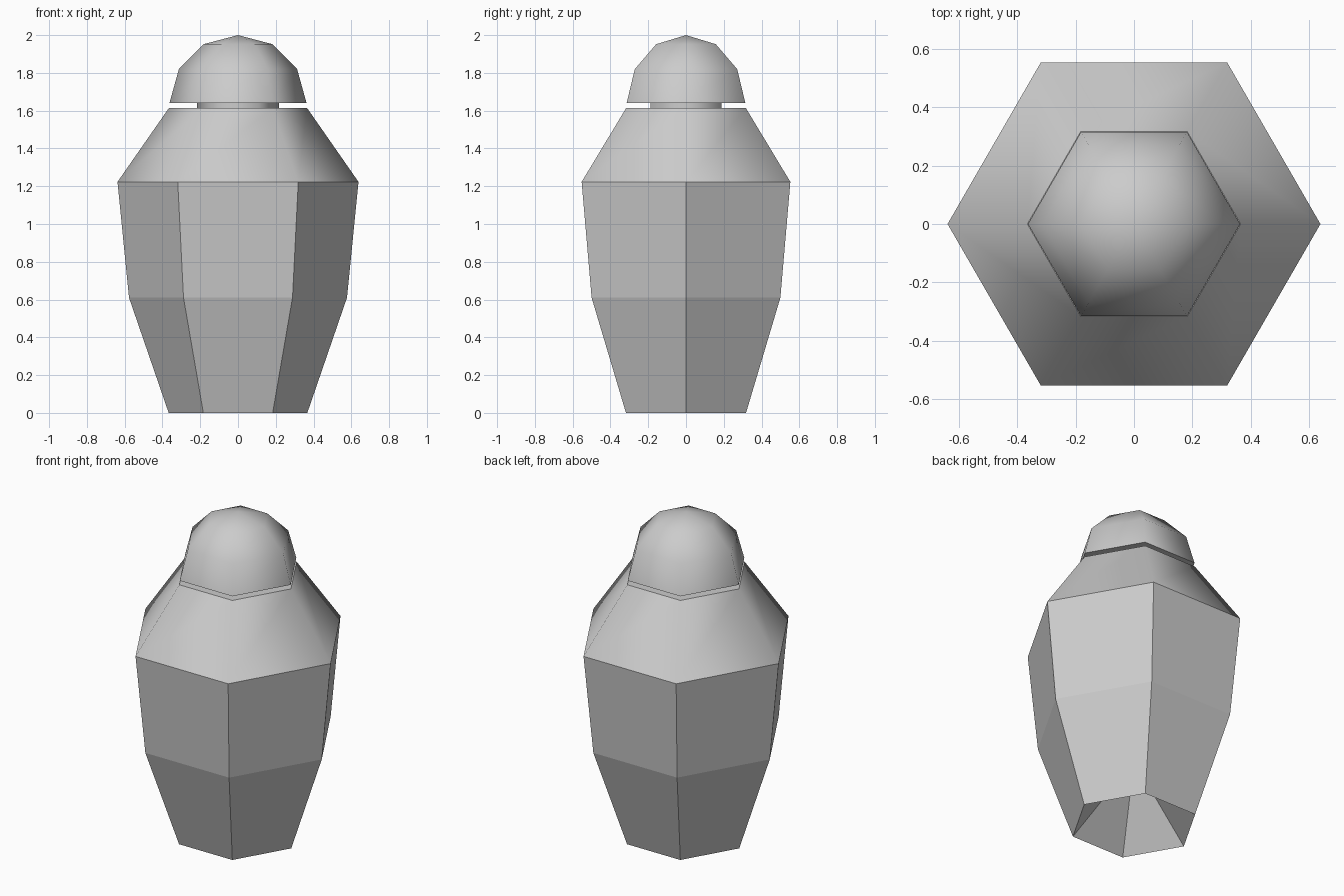
import bpy, bmesh, math

if "Cube" in bpy.data.objects:
    bpy.data.objects.remove(bpy.data.objects["Cube"])


def hex_lathe(name, profile, smooth_angle):
    """Six-sided turned part from (radius, z) points; radius 0 makes a tip."""
    bm = bmesh.new()
    rings = []
    for r, z in profile:
        if r == 0:
            rings.append([bm.verts.new((0, 0, z))] * 6)
        else:
            rings.append([bm.verts.new((r * math.cos(math.tau * i / 6),
                                        r * math.sin(math.tau * i / 6), z))
                          for i in range(6)])
    for a, b in zip(rings, rings[1:]):
        for i in range(6):
            j = (i + 1) % 6
            # drop repeated verts so tips become triangles
            bm.faces.new(list(dict.fromkeys((a[i], a[j], b[j], b[i]))))
    bmesh.ops.recalc_face_normals(bm, faces=bm.faces)
    mesh = bpy.data.meshes.new(name)
    bm.to_mesh(mesh)
    bm.free()
    obj = bpy.data.objects.new(name, mesh)
    bpy.context.collection.objects.link(obj)
    bpy.ops.object.select_all(action='DESELECT')
    bpy.context.view_layer.objects.active = obj
    obj.select_set(True)
    bpy.ops.object.shade_smooth_by_angle(angle=math.radians(smooth_angle))
    return obj


# Tapered body with a hollow pointed recess under the foot
hex_lathe("jar_body", [(0, 0.42), (0.367, 0), (0.577, 0.61), (0.638, 1.223),
                       (0, 1.223)], 10)

# Smooth sloping shoulder with a flat top
hex_lathe("jar_shoulder", [(0, 1.223), (0.638, 1.223), (0.365, 1.615), (0, 1.615)], 55)

# Short neck joining jar and lid
hex_lathe("lid_neck", [(0, 1.60), (0.216, 1.60), (0.216, 1.645), (0, 1.645)], 65)

# Domed lid
hex_lathe("lid_dome", [(0, 1.64), (0.363, 1.64), (0.313, 1.82), (0.182, 1.952),
                       (0, 2.0)], 65)
